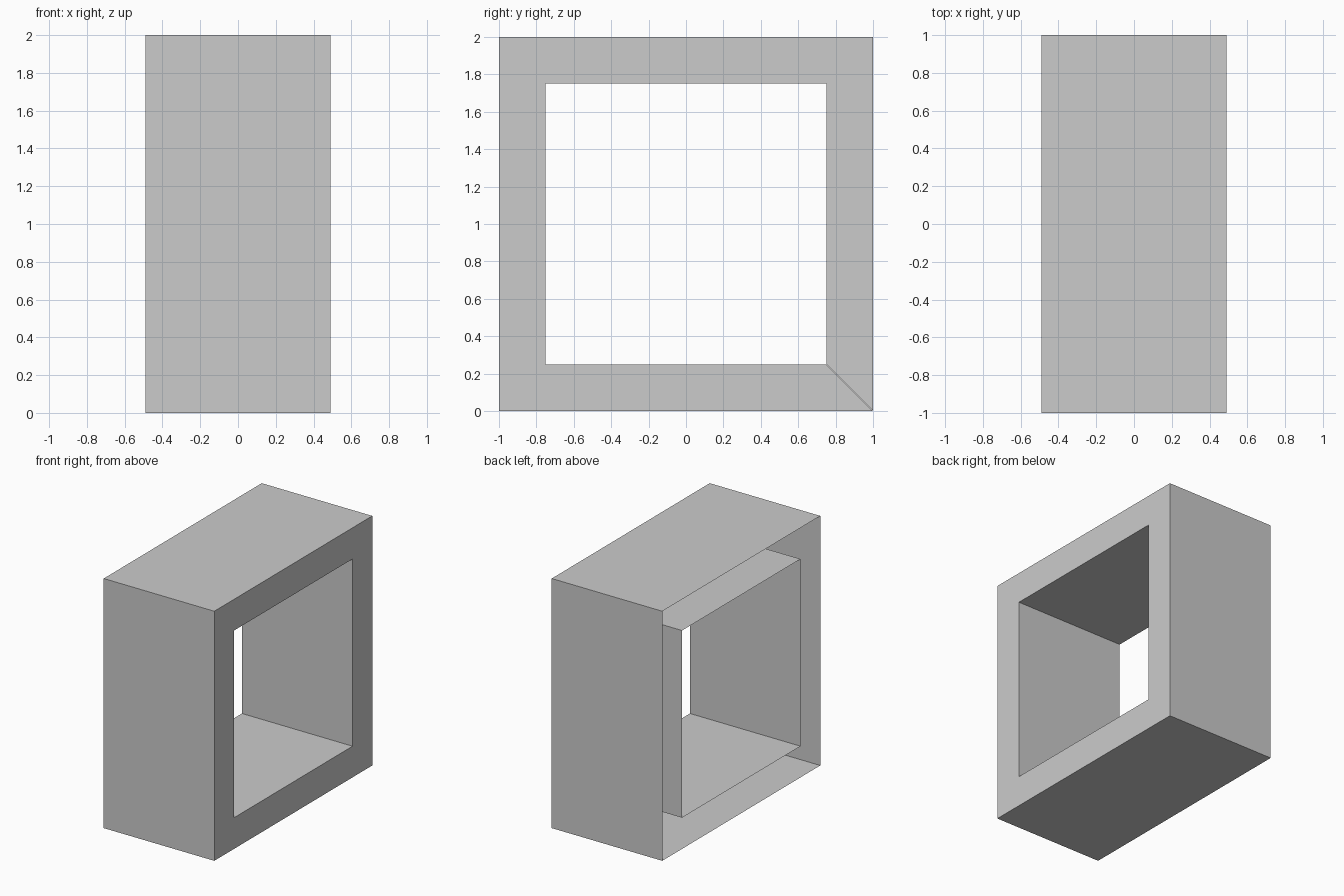
import bpy, bmesh, math
from mathutils import Matrix, Vector

if "Cube" in bpy.data.objects:
    bpy.data.objects.remove(bpy.data.objects["Cube"])

DEPTH, OUTER, INNER = 0.49, 1.0, 0.75   # half depth, half outer side, half opening

# U-shaped channel section (x, distance from frame axis), open towards -x
SECTION = [(-DEPTH, OUTER), (DEPTH, OUTER), (DEPTH, INNER), (-DEPTH, INNER)]


def mitred_side(name, turn):
    """One thin channel side with 45 degree ends, turned about the frame axis."""
    rot = Matrix.Translation((0, 0, OUTER)) @ Matrix.Rotation(turn, 4, 'X')
    bm = bmesh.new()
    rows = [[bm.verts.new(rot @ Vector((x, s * r, r))) for s in (-1, 1)]
            for x, r in SECTION]
    for a, b in zip(rows, rows[1:]):
        bm.faces.new((a[0], b[0], b[1], a[1]))
    bm.normal_update()
    mesh = bpy.data.meshes.new(name)
    bm.to_mesh(mesh)
    bm.free()
    obj = bpy.data.objects.new(name, mesh)
    bpy.context.collection.objects.link(obj)
    return obj


# Four mitred sides make the square frame
for i, part in enumerate(("frame_top", "frame_front", "frame_bottom", "frame_back")):
    mitred_side(part, i * math.pi / 2)
